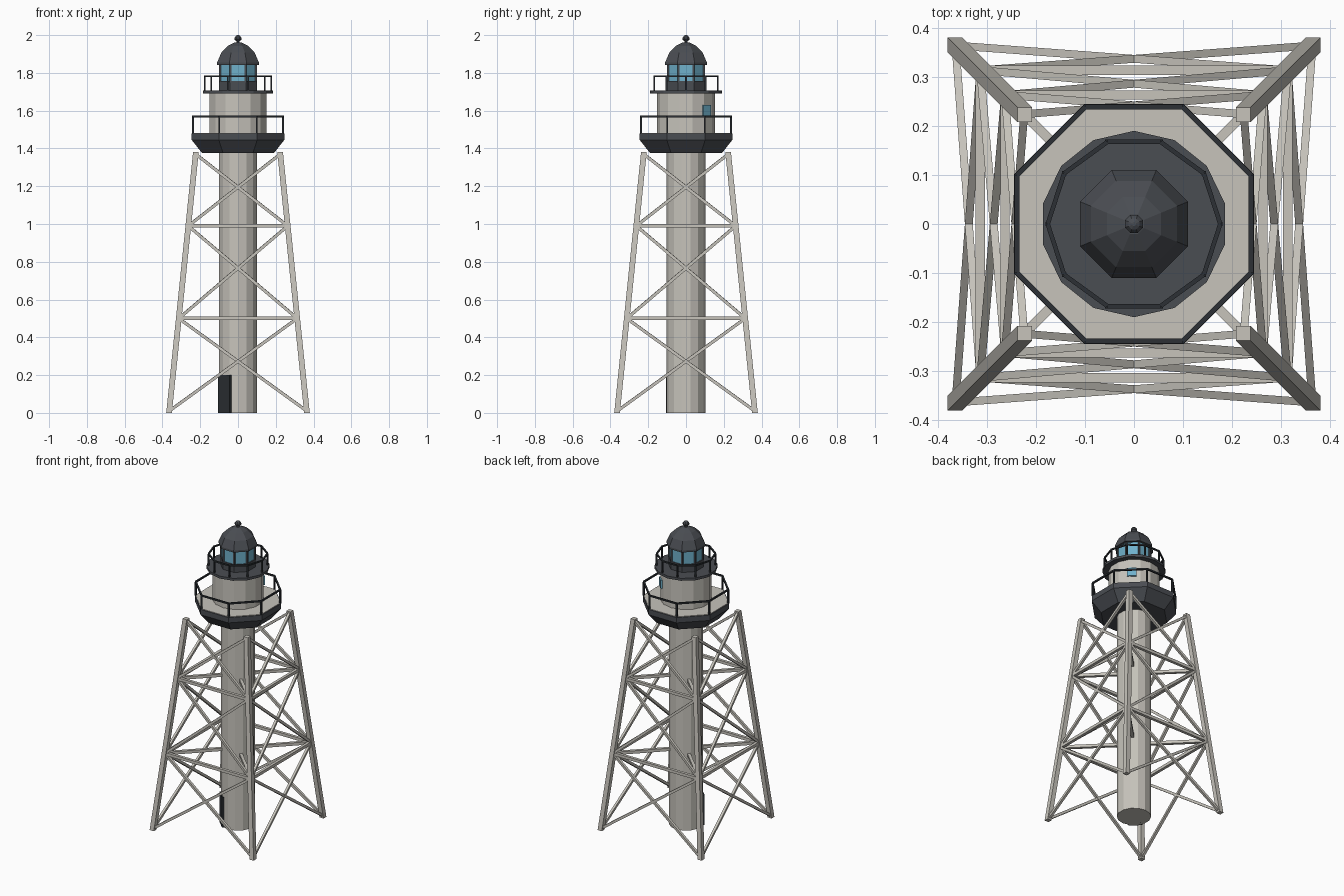
import bpy
import bmesh
from math import sin, cos, pi, radians
from mathutils import Vector, Matrix

cube = bpy.data.objects.get("Cube")
if cube:
    bpy.data.objects.remove(cube, do_unlink=True)


def material(name, rgb):
    m = bpy.data.materials.new(name)
    m.use_nodes = True
    m.diffuse_color = (*rgb, 1)
    m.node_tree.nodes["Principled BSDF"].inputs["Base Color"].default_value = (*rgb, 1)
    return m


STONE = material("pale stone", (0.57, 0.55, 0.50))
SLATE = material("dark slate", (0.068, 0.074, 0.085))
IRON = material("black iron", (0.025, 0.03, 0.035))
GLASS = material("blue glass", (0.16, 0.44, 0.60))


def finish(bm, name, mat):
    bmesh.ops.recalc_face_normals(bm, faces=bm.faces)
    mesh = bpy.data.meshes.new(name)
    bm.to_mesh(mesh)
    bm.free()
    mesh.materials.append(mat)
    obj = bpy.data.objects.new(name, mesh)
    bpy.context.collection.objects.link(obj)
    return obj


def corner(sides, radius, phase, i, z):
    a = phase + 2 * pi * i / sides
    return Vector((radius * cos(a), radius * sin(a), z))


def turned(name, sides, phase, profile, mat):
    """Faceted solid through (radius, z) rings, capped at both ends."""
    bm = bmesh.new()
    rings = [[bm.verts.new(corner(sides, r, phase, i, z)) for i in range(sides)]
             for r, z in profile]
    for low, high in zip(rings, rings[1:]):
        for i in range(sides):
            j = (i + 1) % sides
            bm.faces.new((low[i], low[j], high[j], high[i]))
    bm.faces.new(rings[0])
    bm.faces.new(rings[-1])
    return finish(bm, name, mat)


def add_beam(bm, a, b, width):
    """Square bar from a to b."""
    d = b - a
    rot = d.to_track_quat('Z', 'Y').to_matrix().to_4x4()
    size = Matrix.Diagonal((width, width, d.length, 1))
    bmesh.ops.create_cube(bm, size=1, matrix=Matrix.Translation((a + b) / 2) @ rot @ size)


def box_on_wall(name, angle, radius, width, depth, z0, z1, mat):
    bm = bmesh.new()
    place = Matrix.Rotation(radians(angle), 4, 'Z') @ Matrix.Translation(
        (radius - depth / 2, 0, (z0 + z1) / 2))
    bmesh.ops.create_cube(bm, size=1, matrix=place @ Matrix.Diagonal((depth, width, z1 - z0, 1)))
    return finish(bm, name, mat)


def railing(name, sides, phase, radius, z0, z1, width):
    bm = bmesh.new()
    for i in range(sides):
        top = corner(sides, radius, phase, i, z1)
        add_beam(bm, corner(sides, radius, phase, i, z0), top, width)
        add_beam(bm, top, corner(sides, radius, phase, i + 1, z1), width)
    return finish(bm, name, IRON)


OCT = pi / 8
ROUND = pi / 2
FLAT = 1 / cos(OCT)      # turns an octagon's half width into its radius
TOP = 1.38


def leg_offset(z):
    return 0.365 + (0.223 - 0.365) * z / TOP


def leg_point(i, z):
    return corner(4, leg_offset(z) * 2 ** 0.5, pi / 4, i, z)


# Leaning legs with level ends
for i, label in enumerate(("back_left", "back_right", "front_right", "front_left")):
    bm = bmesh.new()
    bmesh.ops.create_cube(bm, size=1)
    for v in bm.verts:
        z = TOP if v.co.z > 0 else 0
        v.co = leg_point(i, z) + Vector((v.co.x * 0.03, v.co.y * 0.03, 0))
    finish(bm, label + "_leg", STONE)

# Crossed braces, level ties and struts to the shaft
levels = (0.01, 0.5, 0.99, 1.37)
cross, ties, struts = bmesh.new(), bmesh.new(), bmesh.new()
for i in range(4):
    for low, high in zip(levels, levels[1:]):
        add_beam(cross, leg_point(i, low), leg_point(i + 1, high), 0.016)
        add_beam(cross, leg_point(i + 1, low), leg_point(i, high), 0.016)
    for z in levels[1:3]:
        add_beam(ties, leg_point(i, z), leg_point(i + 1, z), 0.019)
        add_beam(struts, leg_point(i, z), corner(4, 0.09, pi / 4, i, z), 0.019)
finish(cross, "cross_braces", STONE)
finish(ties, "level_ties", STONE)
finish(struts, "shaft_struts", STONE)

# Shaft, door and watch room
turned("shaft", 14, ROUND, [(0.103, 0), (0.103, 1.4)], STONE)
box_on_wall("door", 225, 0.105, 0.086, 0.03, 0, 0.2, IRON)
turned("watch_room", 14, ROUND, [(0.154, 1.47), (0.154, 1.695)], STONE)
box_on_wall("watch_window", 45, 0.159, 0.055, 0.02, 1.575, 1.63, GLASS)

# Main gallery
turned("gallery_base", 8, OCT,
       [(0.19 * FLAT, 1.375), (0.245 * FLAT, 1.445), (0.245 * FLAT, 1.48)], SLATE)
turned("gallery_floor", 8, OCT, [(0.24 * FLAT, 1.477), (0.24 * FLAT, 1.483)], STONE)
railing("gallery_railing", 8, OCT, 0.239 * FLAT, 1.48, 1.57, 0.01)

# Upper gallery
turned("upper_gallery", 14, ROUND, [(0.19, 1.69), (0.19, 1.706)], SLATE)
railing("upper_railing", 10, 0, 0.176, 1.70, 1.782, 0.009)

# Lantern room
turned("lantern_base", 8, OCT, [(0.1 * FLAT, 1.70), (0.1 * FLAT, 1.757)], SLATE)
turned("lantern_glass", 8, OCT, [(0.094 * FLAT, 1.75), (0.094 * FLAT, 1.85)], GLASS)
bm = bmesh.new()
for i in range(8):
    add_beam(bm, corner(8, 0.102, OCT, i, 1.75), corner(8, 0.102, OCT, i, 1.85), 0.011)
finish(bm, "lantern_mullions", SLATE)

# Domed roof and finial
turned("roof", 8, OCT, [(0.11 * FLAT, 1.843), (0.11 * FLAT, 1.856), (0.088 * FLAT, 1.908),
                        (0.055 * FLAT, 1.942), (0.02 * FLAT, 1.96)], SLATE)
turned("finial", 8, OCT, [(0.009, 1.955), (0.009, 1.967), (0.02, 1.976), (0.02, 1.986),
                          (0.012, 1.996), (0.004, 2.0)], SLATE)
